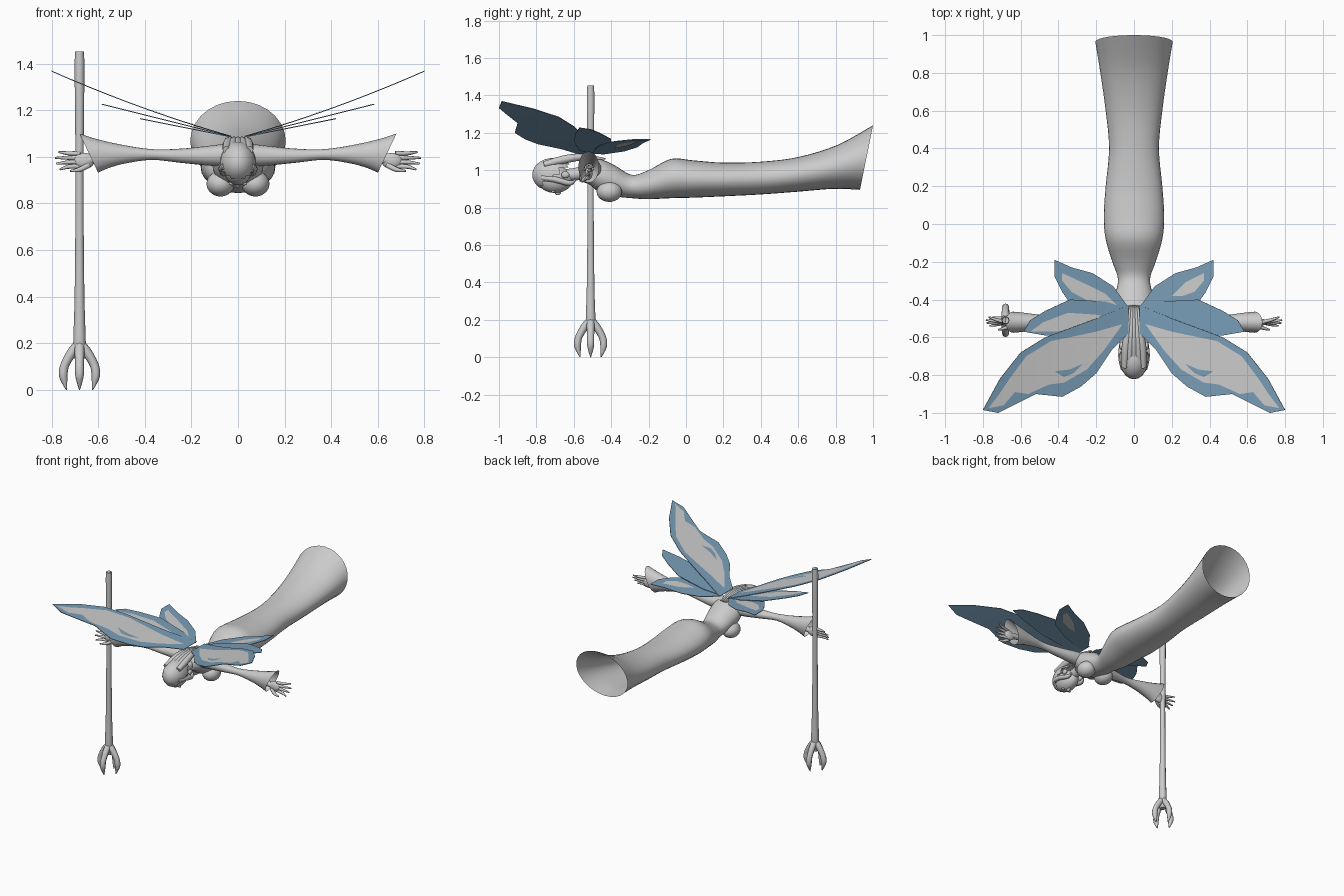
import bpy, bmesh, math
from mathutils import Vector

if "Cube" in bpy.data.objects:
    bpy.data.objects.remove(bpy.data.objects["Cube"])


def material(name, rgb):
    m = bpy.data.materials.new(name)
    m.use_nodes = True
    m.diffuse_color = (*rgb, 1)
    m.node_tree.nodes["Principled BSDF"].inputs["Base Color"].default_value = (*rgb, 1)
    return m


GREY = material("stone grey", (.6, .6, .6))
BLUE = material("wing blue", (.19, .335, .47))


def finish(name, bm, mat, smooth=True):
    bmesh.ops.recalc_face_normals(bm, faces=bm.faces)
    mesh = bpy.data.meshes.new(name)
    bm.to_mesh(mesh)
    bm.free()
    mesh.materials.append(mat)
    ob = bpy.data.objects.new(name, mesh)
    bpy.context.collection.objects.link(ob)
    if smooth:
        bpy.ops.object.select_all(action='DESELECT')
        ob.select_set(True)
        bpy.context.view_layer.objects.active = ob
        bpy.ops.object.shade_smooth_by_angle(angle=math.radians(50))
    return ob


def refine(rows, steps=4):
    """Catmull-Rom interpolation through rows of numbers."""
    out = []
    for i in range(len(rows) - 1):
        a, b, c, d = (rows[max(0, min(len(rows) - 1, i + k))] for k in (-1, 0, 1, 2))
        for s in range(steps):
            t = s / steps
            out.append([q + t * (r - p) / 2 + t * t * (p - 2.5 * q + 2 * r - w / 2)
                        + t ** 3 * (3 * q - p - 3 * r + w) / 2
                        for p, q, r, w in zip(a, b, c, d)])
    return out + [list(rows[-1])]


def loft(name, rings, mat=GREY, sides=16, start=True, end=True):
    """Skin ellipses given as centre, first half axis, second half axis."""
    bm = bmesh.new()
    loops = []
    for c, u, v in rings:
        angles = [math.tau * k / sides for k in range(sides)]
        loops.append([bm.verts.new(c + u * math.cos(a) + v * math.sin(a)) for a in angles])
    for p, q in zip(loops, loops[1:]):
        for k in range(sides):
            n = (k + 1) % sides
            bm.faces.new((p[k], p[n], q[n], q[k]))
    if start:
        bm.faces.new(loops[0])
    if end:
        bm.faces.new(loops[-1])
    return finish(name, bm, mat)


def tube(name, points, sides=8, steps=3):
    """Tapered tube through points of x, y, z, radius."""
    rows = refine(points, steps)
    rings = []
    for i, r in enumerate(rows):
        before, after = rows[max(i - 1, 0)], rows[min(i + 1, len(rows) - 1)]
        t = (Vector(after[:3]) - Vector(before[:3])).normalized()
        ref = Vector((0, 1, 0)) if abs(t.y) < .8 else Vector((1, 0, 0))
        u = t.cross(ref).normalized()
        rings.append((Vector(r[:3]), u * r[3], t.cross(u) * r[3]))
    return loft(name, rings, sides=sides)


def ball(name, centre, radii, keep=None):
    bm = bmesh.new()
    bmesh.ops.create_uvsphere(bm, u_segments=20, v_segments=14, radius=1)
    if keep:
        bmesh.ops.delete(bm, geom=[v for v in bm.verts if not keep(v.co)], context='VERTS')
    for v in bm.verts:
        v.co = Vector(a + b * c for a, b, c in zip(centre, radii, v.co))
    return finish(name, bm, GREY)


def sheet(name, outline, side, height, mat, lift=0, thick=0):
    """Flat outline bent to a height rule."""
    bm = bmesh.new()
    bm.faces.new([bm.verts.new((x, y, 0)) for x, y in outline])
    bmesh.ops.triangulate(bm, faces=bm.faces)
    bmesh.ops.subdivide_edges(bm, edges=bm.edges, cuts=4, use_grid_fill=True)
    for v in bm.verts:
        v.co.z = height(v.co.x) + lift
        v.co.x *= side
    ob = finish(name, bm, mat, smooth=False)
    if thick:
        mod = ob.modifiers.new("thickness", 'SOLIDIFY')
        mod.thickness, mod.offset = thick, 0
    return ob


# Body and long open gown: y, bottom, top, half width, slant
gown = [(-.57, .94, 1.03, .04, 0), (-.52, .925, 1.055, .09, 0), (-.46, .88, 1.06, .11, 0),
        (-.38, .86, 1.025, .1, 0), (-.29, .85, .975, .085, 0), (-.2, .845, 1, .115, 0),
        (-.08, .85, 1.06, .15, 0), (.04, .853, 1.052, .16, 0), (.2, .86, 1.04, .15, 0),
        (.4, .87, 1.045, .132, 0), (.6, .885, 1.07, .15, 0), (.8, .9, 1.135, .178, .01),
        (.965, .895, 1.24, .205, .035)]
loft("gown", [(Vector((0, y, (b + t) / 2)), Vector((w, 0, 0)), Vector((0, s, (t - b) / 2)))
              for y, b, t, w, s in refine(gown)], sides=28, end=False)

# Head, face and hair
tube("neck", [(0, -.66, .97, .035), (0, -.58, .98, .034), (0, -.5, 1, .05)], sides=12)
ball("head", (0, -.7, .95), (.062, .095, .072))
ball("nose", (0, -.685, .88), (.01, .016, .014))
ball("hair_cap", (0, -.71, .975), (.078, .112, .09), lambda p: p.z - p.y > -.35)
for k in range(-2, 3):
    tube("hair_strand", [(k * .025, -.76, 1.03, .016), (k * .022, -.66, 1.055, .022),
                         (k * .016, -.56, 1.07, .018), (k * .01, -.43, 1.06, .004)])

# Sleeve: x, y, z, half depth, half height, slant
sleeve = [(.03, -.5, 1.01, .05, .05, 0), (.12, -.5, 1.005, .045, .043, 0),
          (.25, -.51, 1.005, .033, .03, 0), (.37, -.52, 1.01, .025, .023, 0),
          (.49, -.52, 1.012, .038, .04, .008), (.58, -.52, 1.014, .05, .062, .025),
          (.64, -.52, 1.016, .056, .084, .04)]

# Wing lobes seen from above, each with its own rise
fore = [(.03, -.43), (.2, -.5), (.47, -.6), (.6, -.68), (.71, -.82), (.8, -.985), (.72, -1),
        (.66, -.97), (.52, -.9), (.38, -.915), (.28, -.86), (.2, -.79), (.12, -.67), (.03, -.58)]
middle = [(.03, -.45), (.15, -.41), (.34, -.4), (.47, -.46), (.55, -.51), (.585, -.57),
          (.47, -.59), (.3, -.6), (.1, -.57)]
hind = [(.03, -.44), (.11, -.33), (.22, -.26), (.33, -.23), (.42, -.19), (.42, -.28),
        (.38, -.36), (.33, -.43), (.2, -.48), (.05, -.5)]
fore_patch = [(.06, -.53), (.2, -.57), (.44, -.62), (.57, -.7), (.66, -.82), (.72, -.91),
              (.77, -.975), (.69, -.96), (.63, -.89), (.56, -.9), (.45, -.85), (.37, -.84),
              (.25, -.77), (.16, -.67)]
fore_streak = [(.27, -.74), (.34, -.77), (.42, -.78), (.37, -.81), (.32, -.79)]
middle_patch = [(.1, -.5), (.2, -.48), (.35, -.47), (.48, -.52), (.55, -.57), (.4, -.57),
                (.22, -.54)]
hind_patch = [(.06, -.46), (.15, -.37), (.25, -.32), (.38, -.26), (.38, -.3), (.33, -.36),
              (.2, -.43)]
small_patch = [(.2, -.38), (.27, -.31), (.37, -.26), (.37, -.3), (.32, -.36), (.26, -.38)]


def fore_rise(x):
    return 1.08 + .28 * x + .1 * x * x


def middle_rise(x):
    return 1.08 + .25 * x


def hind_rise(x):
    return 1.08 + .2 * x


for side, tag in ((1, "left_"), (-1, "right_")):
    # Chest, ear, eye and side lock
    ball(tag + "breast", (side * .075, -.41, .885), (.06, .068, .055))
    ball(tag + "ear", (side * .066, -.645, .975), (.012, .022, .018))
    ball(tag + "eye", (side * .026, -.71, .886), (.013, .009, .008))
    tube(tag + "lock", [(side * .055, -.77, .96, .015), (side * .068, -.7, .95, .016),
                        (side * .06, -.62, .93, .014), (side * .05, -.59, .95, .004)])

    # Sleeve and hand
    loft(tag + "sleeve", [(Vector((side * x, y, z)), Vector((0, d, 0)), Vector((side * s, 0, h)))
                          for x, y, z, d, h, s in refine(sleeve)], end=False)
    tube(tag + "wrist", [(side * .45, -.52, 1.01, .018), (side * .55, -.52, 1, .02),
                         (side * .65, -.52, .985, .02)])
    ball(tag + "palm", (side * .66, -.52, .983), (.045, .02, .034))
    for k in range(4):
        z, reach = .958 + k * .019, (.765, .78, .785, .77)[k]
        tube(tag + "finger", [(side * .675, -.52, z, .01), (side * .725, -.532 + k * .008, z, .009),
                              (side * reach, -.54 + k * .016, z - .012 + k * .006, .004)])
    tube(tag + "thumb", [(side * .64, -.53, .965, .012), (side * .68, -.55, .945, .01),
                         (side * .72, -.56, .94, .004)])

    # Wings with pale patches
    sheet(tag + "fore_wing", fore, side, fore_rise, BLUE, thick=.004)
    sheet(tag + "middle_wing", middle, side, middle_rise, BLUE, thick=.004)
    sheet(tag + "hind_wing", hind, side, hind_rise, BLUE, thick=.004)
    sheet(tag + "fore_patch", fore_patch, side, fore_rise, GREY, lift=.004)
    sheet(tag + "fore_streak", fore_streak, side, fore_rise, BLUE, lift=.006)

sheet("right_middle_patch", middle_patch, -1, middle_rise, GREY, lift=.004)
sheet("right_hind_patch", hind_patch, -1, hind_rise, GREY, lift=.004)
sheet("left_hind_patch", small_patch, 1, hind_rise, GREY, lift=.004)
sheet("left_hind_underpatch", small_patch, 1, hind_rise, GREY, lift=-.004)

# Staff with four claws at the foot
sx, sy = -.68, -.51
tube("staff", [(sx, sy, .13, .02), (sx, sy, .2, .027), (sx, sy, .4, .021), (sx, sy, .9, .017),
               (sx, sy, 1.41, .021), (sx, sy, 1.425, .012)], sides=10)
claw = [(0, .2, .02), (.03, .165, .021), (.062, .11, .019), (.07, .07, .019),
        (.066, .04, .014), (.056, 0, .002)]
for k in range(4):
    c, s = math.cos(k * math.pi / 2), math.sin(k * math.pi / 2)
    tube("staff_claw", [(sx + c * r, sy + s * r, z, w) for r, z, w in claw])
